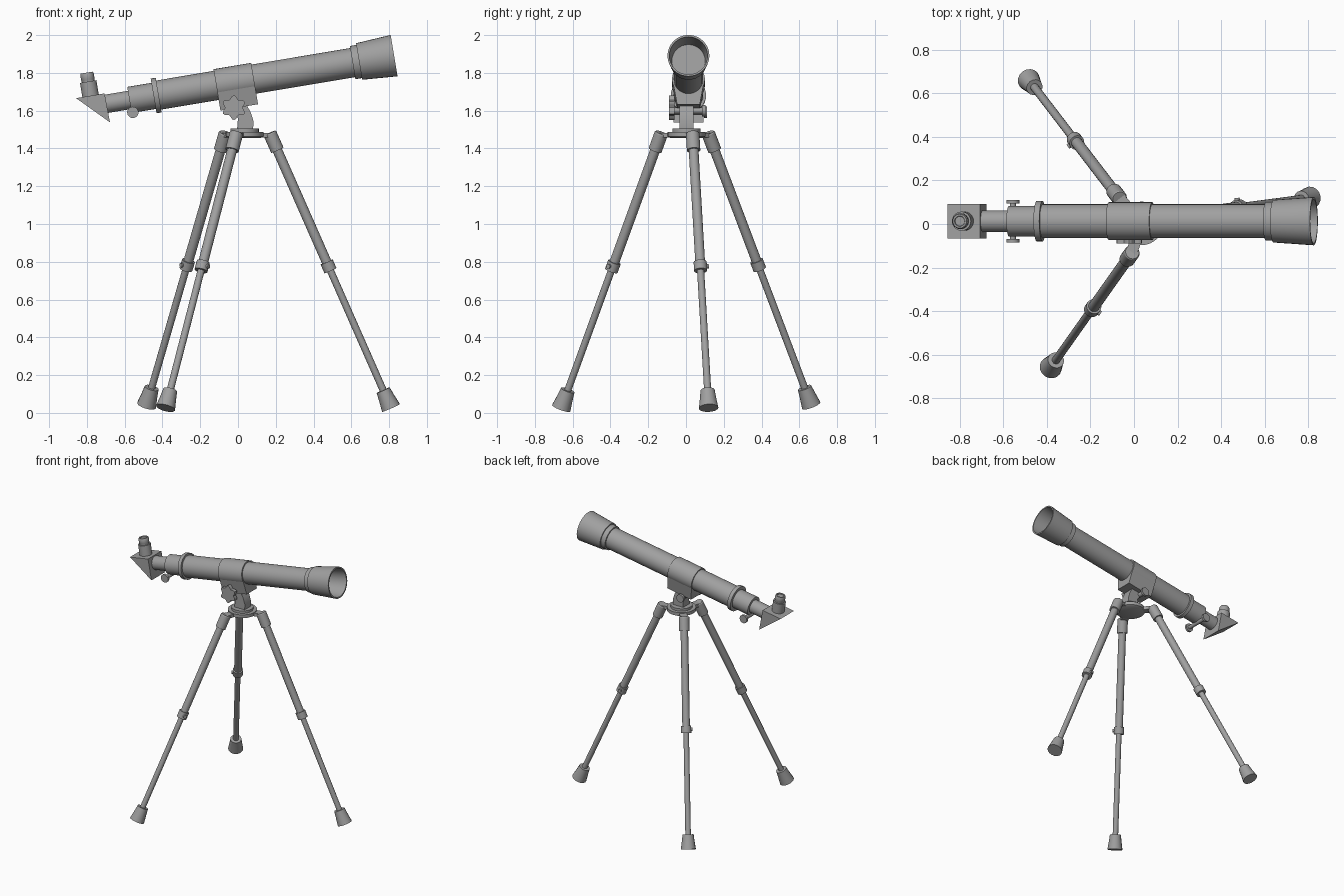
import bpy, bmesh, math
from mathutils import Vector, Matrix

if "Cube" in bpy.data.objects:
    bpy.data.objects.remove(bpy.data.objects["Cube"])

TILT = math.radians(9.5)
O = Vector((0, 0.013, 1.753))                              # point on the optical axis
AX = Vector((math.cos(TILT), 0, math.sin(TILT)))
UP = Vector((-math.sin(TILT), 0, math.cos(TILT)))
GREY = bpy.data.materials.new("dark_grey")
GREY.diffuse_color = (0.35, 0.35, 0.35, 1)
GREY.use_nodes = True
GREY.node_tree.nodes["Principled BSDF"].inputs["Base Color"].default_value = GREY.diffuse_color


def tube_pt(u, v=0, y=0):
    return O + AX * u + UP * v + Vector((0, y, 0))


def finish(name, bm):
    bmesh.ops.recalc_face_normals(bm, faces=bm.faces)
    me = bpy.data.meshes.new(name)
    bm.to_mesh(me)
    bm.free()
    for p in me.polygons:
        p.use_smooth = True
    me.set_sharp_from_angle(angle=math.radians(32))
    me.materials.append(GREY)
    ob = bpy.data.objects.new(name, me)
    bpy.context.collection.objects.link(ob)
    return ob


def lathe(name, profile, origin, direction, seg=32):
    """Revolve (distance, radius) pairs around a direction, capped at both ends."""
    bm = bmesh.new()
    m = Matrix.Translation(origin) @ Vector(direction).to_track_quat('Z', 'Y').to_matrix().to_4x4()
    rings = []
    for t, r in profile:
        rings.append([bm.verts.new(m @ Vector((r * math.cos(a), r * math.sin(a), t)))
                      for a in (2 * math.pi * i / seg for i in range(seg))])
    for a, b in zip(rings, rings[1:]):
        for i in range(seg):
            j = (i + 1) % seg
            bm.faces.new((a[i], a[j], b[j], b[i]))
    bm.faces.new(rings[0])
    bm.faces.new(rings[-1])
    return finish(name, bm)


def prism(name, near, far):
    """Loft between two matching outlines."""
    bm = bmesh.new()
    a = [bm.verts.new(p) for p in near]
    b = [bm.verts.new(p) for p in far]
    n = len(a)
    for i in range(n):
        j = (i + 1) % n
        bm.faces.new((a[i], a[j], b[j], b[i]))
    bm.faces.new(a)
    bm.faces.new(b)
    return finish(name, bm)


# Optical tube, stepped parts along the axis
lathe("main_tube", [(-0.45, 0.078), (0.65, 0.078)], O, AX)
lathe("dew_shield", [(0.615, 0.078), (0.615, 0.089), (0.65, 0.089), (0.65, 0.098), (0.838, 0.111),
                     (0.838, 0.101), (0.668, 0.088)], O, AX)
lathe("tube_collar", [(-0.117, 0.078), (-0.117, 0.087), (0.085, 0.087), (0.085, 0.078)], O, AX)
lathe("rear_ring", [(-0.453, 0.07), (-0.453, 0.093), (-0.426, 0.093), (-0.426, 0.078)], O, AX)
lathe("focuser_body", [(-0.583, 0.05), (-0.583, 0.07), (-0.44, 0.07)], O, AX)
lathe("draw_tube", [(-0.72, 0.049), (-0.57, 0.049)], O, AX)

# Focus knobs on a cross shaft
lathe("focus_knobs", [(-0.098, 0.03), (-0.082, 0.03), (-0.082, 0.014), (0.082, 0.014),
                      (0.082, 0.03), (0.098, 0.03)], tube_pt(-0.576, -0.068), (0, 1, 0), 20)

# Star diagonal and eyepiece
tri = [(-0.86, 0.056), (-0.707, 0.056), (-0.704, -0.1)]
prism("diagonal_prism", [tube_pt(u, v, -0.08) for u, v in tri], [tube_pt(u, v, 0.08) for u, v in tri])
lathe("eyepiece", [(0.05, 0.044), (0.132, 0.044), (0.132, 0.034), (0.141, 0.034), (0.146, 0.036),
                   (0.17, 0.036), (0.18, 0.032), (0.18, 0.024), (0.174, 0.022)],
      tube_pt(-0.782), UP, 24)

# Saddle block under the tube, narrowing downwards
sect = [(0.085, 0), (0.06, -0.135), (-0.06, -0.135), (-0.085, 0)]
prism("saddle_block", [tube_pt(-0.117, v, y) for y, v in sect], [tube_pt(0.085, v, y) for y, v in sect])

# Pivot bracket
brk = [(-0.005, 1.5), (0.08, 1.5), (0.082, 1.545), (0.068, 1.59), (0.04, 1.64), (-0.03, 1.65),
       (-0.035, 1.6), (0.0, 1.56)]
prism("pivot_bracket", [(x, -0.035, z) for x, z in brk], [(x, 0.039, z) for x, z in brk])
lathe("pivot_bolt", [(-0.075, 0.016), (0.085, 0.016), (0.085, 0.03), (0.102, 0.03)],
      (-0.02, 0, 1.6), (0, 1, 0), 16)

# Lobed tension knob
star = []
for i in range(48):
    a = 2 * math.pi * i / 48
    r = 0.056 + 0.009 * math.cos(6 * a)
    star.append((-0.022 + r * math.sin(a), 1.616 + r * math.cos(a)))
prism("tension_knob", [(x, -0.09, z) for x, z in star], [(x, -0.062, z) for x, z in star])

# Tripod hub
HUB = Vector((0.035, 0.003, 0))
lathe("tripod_hub", [(1.455, 0.085), (1.463, 0.1), (1.487, 0.1), (1.487, 0.075), (1.505, 0.075)],
      HUB, (0, 0, 1))

# Legs: top point, foot point
legs = {
    "back_leg": ((-0.066, 0.117, 1.482), (-0.484, 0.663, 0.04)),
    "front_leg": ((-0.008, -0.13, 1.482), (-0.383, -0.66, 0.026)),
    "side_leg": ((0.168, 0.035, 1.482), (0.81, 0.12, 0.026)),
}
for name, (top, foot) in legs.items():
    top, foot = Vector(top), Vector(foot)
    d = (foot - top).normalized()
    length = (foot - top).length
    mid = length * 0.485
    lathe(name + "_cap", [(0, 0.032), (0.006, 0.036), (0.1, 0.036), (0.1, 0.026)], top, d, 20)
    lathe(name + "_upper", [(0.08, 0.026), (mid, 0.026)], top, d, 20)
    lathe(name + "_lower", [(mid, 0.019), (length - 0.08, 0.019)], top, d, 16)
    lathe(name + "_clamp", [(mid - 0.025, 0.026), (mid - 0.025, 0.035), (mid + 0.025, 0.035),
                            (mid + 0.025, 0.019)], top, d, 20)
    lathe(name + "_foot", [(length - 0.103, 0.019), (length - 0.103, 0.038), (length - 0.06, 0.043),
                           (length, 0.052)], top, d, 16)
    # clamp screw and hinge arm from the hub
    side = -d.cross(Vector((0, 0, 1))).normalized()
    lathe(name + "_screw", [(0.02, 0.012), (0.044, 0.012)], top + d * mid, side, 12)
    end = top + d * 0.02
    out = Vector((end.x - HUB.x, end.y - HUB.y, 0)).normalized()
    w = Vector((-out.y, out.x, 0)) * 0.026
    start = HUB + out * 0.05
    a = [start + w, start - w, end - w, end + w]
    prism(name + "_arm", [(p.x, p.y, 1.458) for p in a], [(p.x, p.y, 1.482) for p in a])
